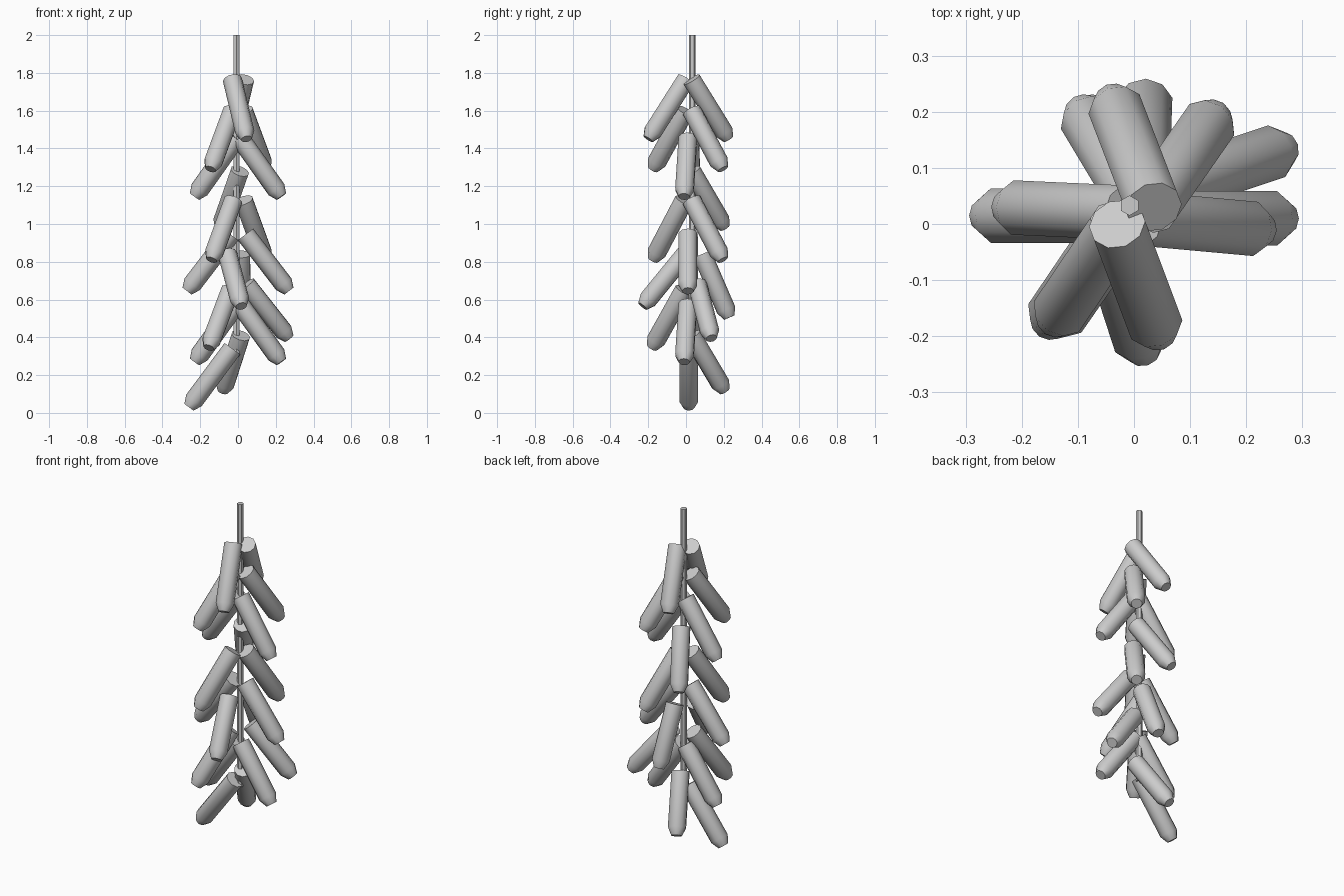
import bpy, bmesh
from mathutils import Vector

R = 0.051   # cracker radius


def tube(name, top, tip, rings, sides):
    """Faceted tube from top to tip; rings = (distance back from tip, or None for top; radius)."""
    top, tip = Vector(top), Vector(tip)
    axis = tip - top
    length = axis.length
    rot = axis.to_track_quat('Z', 'Y')
    bm = bmesh.new()
    loops = []
    for back, r in rings:
        d = 0 if back is None else length - back
        base = bmesh.ops.create_circle(bm, segments=sides, radius=r)['verts']
        for v in base:
            v.co = top + rot @ (v.co + Vector((0, 0, d)))
        loops.append(base)
    for a, b in zip(loops, loops[1:]):
        for i in range(sides):
            j = (i + 1) % sides
            bm.faces.new((a[i], a[j], b[j], b[i]))
    bm.faces.new(loops[0])
    bm.faces.new(loops[-1])
    bmesh.ops.recalc_face_normals(bm, faces=bm.faces)
    me = bpy.data.meshes.new(name)
    bm.to_mesh(me)
    bm.free()
    ob = bpy.data.objects.new(name, me)
    bpy.context.collection.objects.link(ob)
    bpy.context.view_layer.objects.active = ob
    ob.select_set(True)
    bpy.ops.object.shade_smooth_by_angle(angle=0.7)
    ob.select_set(False)


# hanging cord
tube("cord", (-0.008, 0.033, 2.0), (-0.008, 0.033, 0.3), [(None, 0.018), (0, 0.018)], 6)

# crackers: top centre, tip centre, listed from the top layer down
crackers = [
    ((-0.03, 0.0, 1.765), (0.045, -0.20, 1.45)),
    ((0.035, 0.03, 1.765), (-0.04, 0.225, 1.45)),
    ((-0.03, -0.005, 1.6), (-0.145, -0.175, 1.29)),
    ((0.03, 0.03, 1.6), (0.145, 0.195, 1.29)),
    ((0.01, 0.01, 1.455), (0.23, -0.01, 1.145)),
    ((-0.01, 0.02, 1.455), (-0.23, 0.03, 1.145)),
    ((0.01, 0.03, 1.28), (-0.095, 0.205, 0.98)),
    ((-0.025, -0.01, 1.125), (-0.14, -0.175, 0.81)),
    ((0.03, 0.03, 1.125), (0.145, 0.195, 0.81)),
    ((0.04, 0.01, 0.945), (0.27, 0.01, 0.645)),
    ((-0.04, 0.015, 0.945), (-0.27, 0.015, 0.645)),
    ((-0.055, -0.005, 0.84), (0.018, -0.23, 0.565)),
    ((0.015, 0.085, 0.84), (0.02, 0.23, 0.505)),
    ((-0.04, -0.01, 0.65), (-0.155, -0.18, 0.345)),
    ((0.045, 0.06, 0.68), (0.27, 0.135, 0.395)),
    ((0.01, 0.01, 0.575), (0.23, -0.01, 0.27)),
    ((-0.01, 0.02, 0.575), (-0.23, 0.03, 0.27)),
    ((0.015, 0.03, 0.41), (-0.08, 0.205, 0.115)),
    ((-0.03, 0.015, 0.34), (-0.26, 0.015, 0.03)),
]
for n, (top, tip) in enumerate(crackers, 1):
    tube(f"cracker_{n}", top, tip, [(None, R), (0.045, R), (0, 0.03)], 10)
